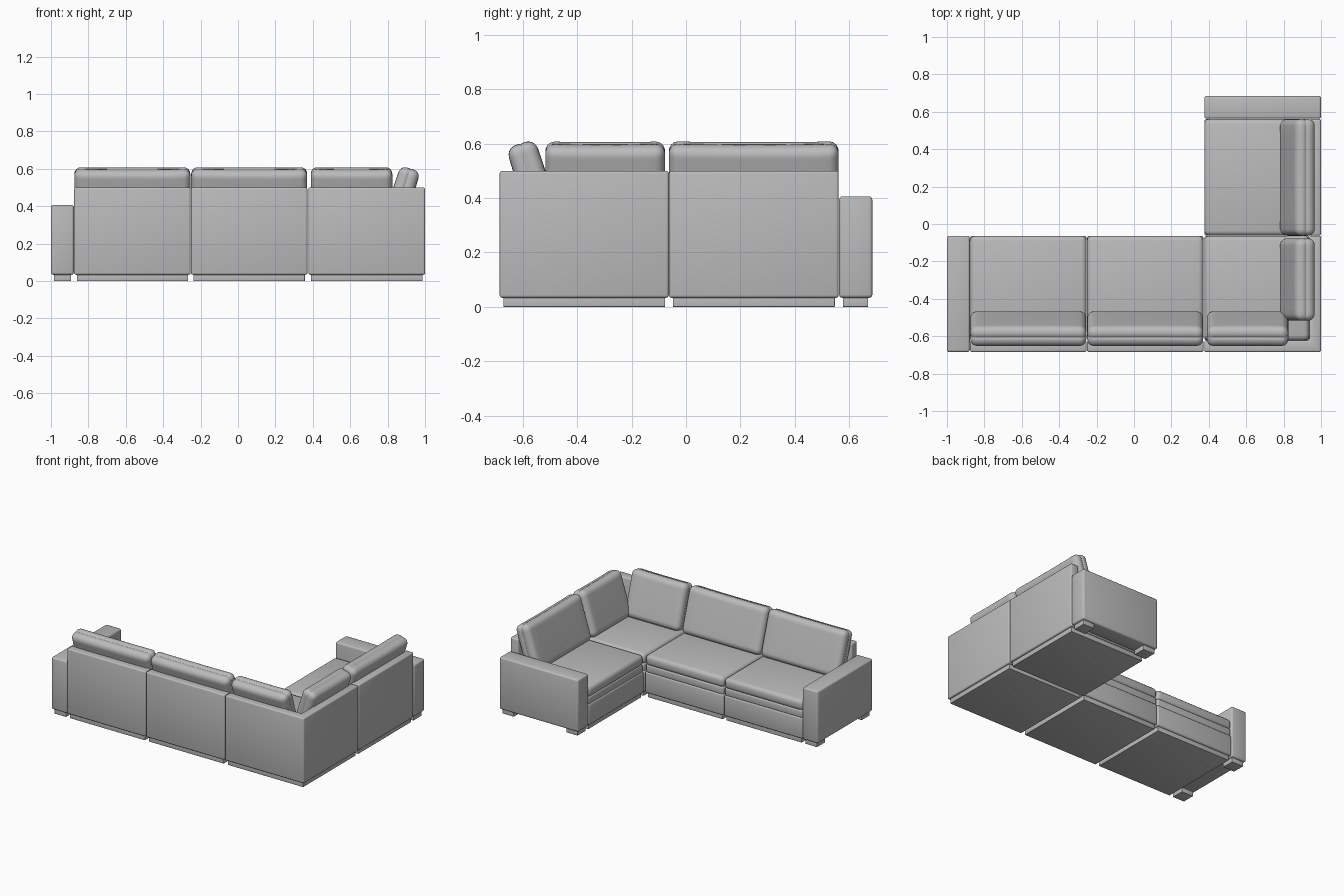
import bpy, bmesh, math

if "Cube" in bpy.data.objects:
    bpy.data.objects.remove(bpy.data.objects["Cube"])

fabric = bpy.data.materials.new("grey_fabric")
fabric.diffuse_color = (0.5, 0.5, 0.5, 1)
fabric.use_nodes = True
fabric.node_tree.nodes["Principled BSDF"].inputs["Base Color"].default_value = fabric.diffuse_color


def finish(name, bm):
    bmesh.ops.recalc_face_normals(bm, faces=bm.faces[:])
    me = bpy.data.meshes.new(name)
    bm.to_mesh(me)
    bm.free()
    me.materials.append(fabric)
    me.shade_smooth()
    ob = bpy.data.objects.new(name, me)
    bpy.context.collection.objects.link(ob)
    return ob


def prism(name, outline, z0, z1, bevel):
    """Upright prism over a flat outline, with softened edges."""
    bm = bmesh.new()
    face = bm.faces.new([bm.verts.new((x, y, z0)) for x, y in outline])
    top = bmesh.ops.extrude_face_region(bm, geom=[face])["geom"]
    bmesh.ops.translate(bm, vec=(0, 0, z1 - z0),
                        verts=[v for v in top if isinstance(v, bmesh.types.BMVert)])
    ob = finish(name, bm)
    mod = ob.modifiers.new("soft_edges", 'BEVEL')
    mod.width = bevel
    mod.segments = 3
    return ob


def box(name, x0, x1, y0, y1, z0, z1, bevel=0.01):
    return prism(name, [(x0, y0), (x1, y0), (x1, y1), (x0, y1)], z0, z1, bevel)


def seat_stack(name, x0, x1, y0, y1):
    """Base, middle band and rounded seat cushion."""
    box(name + "_base", x0, x1, y0, y1, Z0, 0.184, 0.012)
    e = 0.004
    box(name + "_band", x0 + e, x1 - e, y0 + e, y1 - e, 0.178, 0.236, 0.012)
    box(name + "_seat", x0, x1, y0, y1, 0.228, 0.304, 0.026)


def plinth(name, x0, x1, y0, y1, e=0.014):
    box(name, x0 + e, x1 - e, y0 + e, y1 - e, 0, 0.038, 0.001)


def cushion(name, x, y, width, turn):
    """Puffed pad with a pinched seam, leaning against its back panel."""
    thick, high = 0.11, 0.325
    bm = bmesh.new()
    bmesh.ops.create_cube(bm, size=1)
    bmesh.ops.scale(bm, vec=(width, thick, high), verts=bm.verts)
    bmesh.ops.bevel(bm, geom=bm.edges[:], offset=0.036, segments=5,
                    profile=0.5, affect='EDGES')
    cuts = [((0, d, 0), (0, 1, 0)) for d in (-0.004, 0, 0.004)]
    for k in (-0.36, -0.18, 0, 0.18, 0.36):
        cuts += [((k * width, 0, 0), (1, 0, 0)), ((0, 0, k * high), (0, 0, 1))]
    for co, no in cuts:
        bmesh.ops.bisect_plane(bm, geom=bm.verts[:] + bm.edges[:] + bm.faces[:],
                               plane_co=co, plane_no=no)
    for v in bm.verts:
        u, w = 2 * v.co.x / width, 2 * v.co.z / high
        if abs(v.co.y) < 1e-4:                      # seam
            if abs(u) > 0.97:
                v.co.x -= math.copysign(0.005, u)
            if abs(w) > 0.97:
                v.co.z -= math.copysign(0.005, w)
        v.co.y *= 1 + 0.05 * (1 - u ** 4) * (1 - w * w)   # puffed faces
        if w > 0.5:                                 # slight sag of the top edge
            v.co.z -= 0.004 * (1 - u ** 4)
    ob = finish(name, bm)
    ob.location = (x, y, 0.447)
    ob.rotation_euler = (math.radians(17.5), 0, turn)
    return ob


S, T, Z0 = 0.622, 0.063, 0.033   # module size, back panel thickness, panel bottom
YB, YF = -0.685, -0.063          # back and front of the long run
XI, XO = 0.376, 1.0              # inner and outer sides of the short run
YD0, YD1 = -0.062, 0.561         # end module

# Two straight modules of the long run
for side, x0 in (("left", -0.876), ("middle", -0.251)):
    x1 = x0 + S
    box(side + "_back", x0, x1, YB, YB + T, Z0, 0.5)
    seat_stack(side, x0, x1, YB + T, YF)
    plinth(side + "_plinth", x0, x1, YB, YF)
    cushion(side + "_back_cushion", x0 + S / 2, -0.560, 0.62, 0)

# Corner module with an L-shaped back
prism("corner_back", [(XI, YB), (XO, YB), (XO, YF), (XO - T, YF),
                      (XO - T, YB + T), (XI, YB + T)], Z0, 0.5, 0.01)
seat_stack("corner", XI, XO - T, YB + T, YF)
plinth("corner_plinth", XI, XO, YB, YF)
cushion("corner_back_cushion", 0.607, -0.560, 0.436, 0)
cushion("corner_side_cushion", 0.874, -0.297, 0.44, math.pi / 2)

# End module of the short run
box("end_back", XO - T, XO, YD0, YD1, Z0, 0.5)
seat_stack("end", XI, XO - T, YD0, YD1)
plinth("end_plinth", XI, XO, YD0, YD1)
cushion("end_back_cushion", 0.874, 0.249, 0.624, math.pi / 2)

# Armrests
box("left_arm", -1, -0.878, YB, YF, Z0, 0.406, 0.012)
box("end_arm", XI, XO, 0.563, 0.685, Z0, 0.406, 0.012)

# Arm feet
for i, y in enumerate((YB + 0.014, YF - 0.104)):
    box("left_arm_foot_%d" % i, -0.984, -0.892, y, y + 0.09, 0, 0.038, 0.001)
for i, x in enumerate((XI + 0.014, XO - 0.104)):
    box("end_arm_foot_%d" % i, x, x + 0.09, 0.577, 0.669, 0, 0.038, 0.001)
